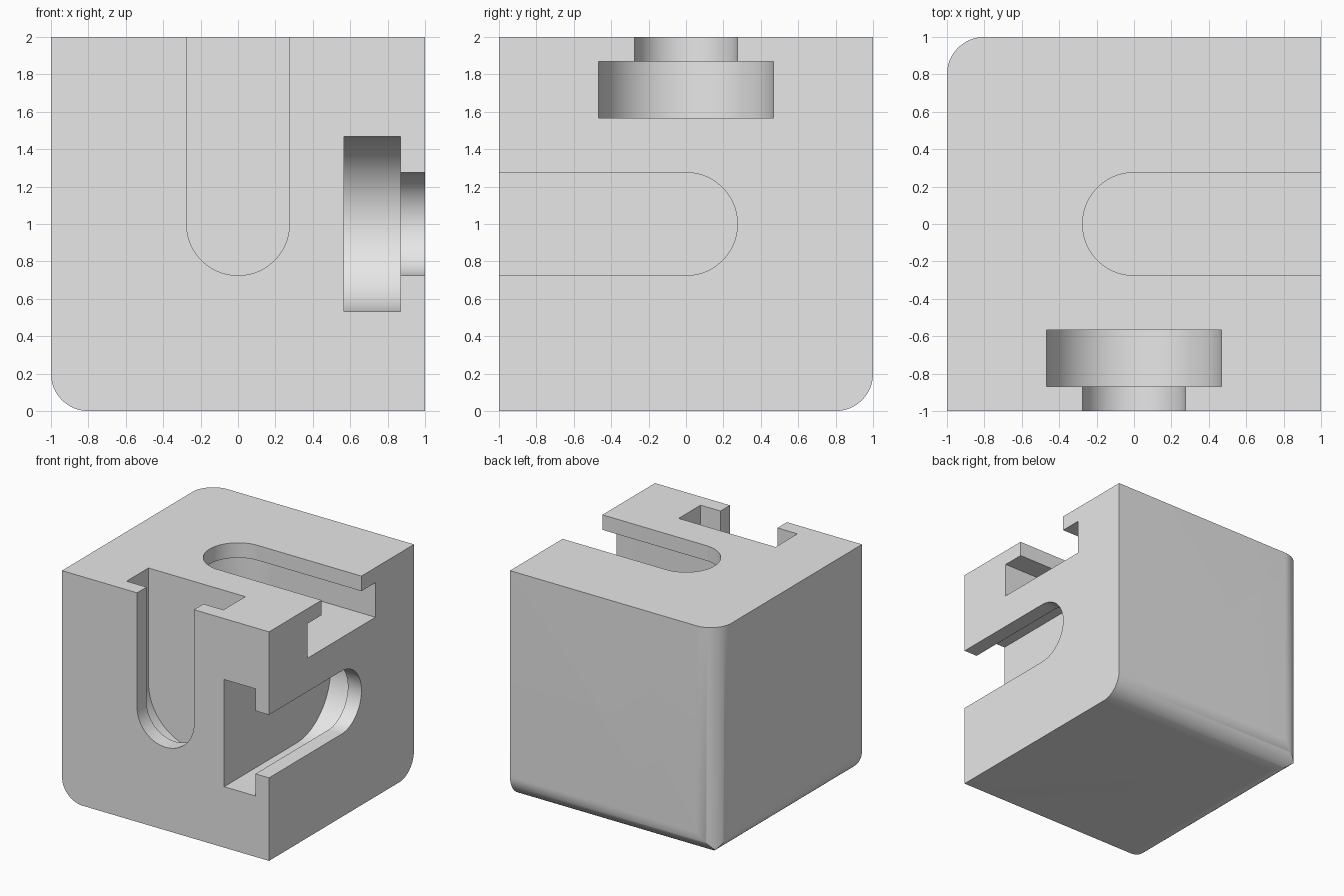
import bpy, bmesh, math
from mathutils import Vector

if "Cube" in bpy.data.objects:
    bpy.data.objects.remove(bpy.data.objects["Cube"])

X, Y, Z = Vector((1, 0, 0)), Vector((0, 1, 0)), Vector((0, 0, 1))
CENTRE = Vector((0, 0, 1))

grey = bpy.data.materials.new("light_grey")
grey.use_nodes = True
grey.diffuse_color = (0.8, 0.8, 0.8, 1)
grey.node_tree.nodes["Principled BSDF"].inputs["Base Color"].default_value = (0.8, 0.8, 0.8, 1)


def arc(cu, cv, r, start, end, steps):
    return [(cu + r * math.cos(a), cv + r * math.sin(a))
            for a in (math.radians(start + (end - start) * i / steps) for i in range(steps + 1))]


def prism(name, profile, u, v, w, w0, w1):
    """Extrude a (u, v) profile along w between w0 and w1, about the block centre."""
    bm = bmesh.new()
    base = [bm.verts.new(CENTRE + u * a + v * b + w * w0) for a, b in profile]
    face = bm.faces.new(base)
    ext = bmesh.ops.extrude_face_region(bm, geom=[face])
    moved = [g for g in ext["geom"] if isinstance(g, bmesh.types.BMVert)]
    bmesh.ops.translate(bm, verts=moved, vec=w * (w1 - w0))
    bmesh.ops.recalc_face_normals(bm, faces=bm.faces)
    mesh = bpy.data.meshes.new(name)
    bm.to_mesh(mesh)
    bm.free()
    mesh.materials.append(grey)
    ob = bpy.data.objects.new(name, mesh)
    bpy.context.collection.objects.link(ob)
    return ob


def combine(target, tool, operation):
    mod = target.modifiers.new(operation.lower(), 'BOOLEAN')
    mod.object, mod.operation, mod.solver = tool, operation, 'EXACT'
    bpy.context.view_layer.objects.active = target
    bpy.ops.object.modifier_apply(modifier=mod.name)
    bpy.data.objects.remove(tool)


# Block: three square prisms with one rounded corner each, intersected
R = 0.2
rounded = arc(-1 + R, -1 + R, R, 180, 270, 24) + [(1, -1), (1, 1), (-1, 1)]
block = prism("slotted_block", rounded, X, Z, Y, -1, 1)
for u, v, w in ((-Y, Z, X), (X, -Y, Z)):
    combine(block, prism("rounding_cutter", rounded, u, v, w, -1.2, 1.2), 'INTERSECT')


# T-slots: narrow mouth with a wider channel behind it, round at the closed end
def slot(r):
    return arc(0, 0, r, 90, 270, 48) + [(1.2, -r), (1.2, r)]


# open direction, across, outward: front, right and top faces
for u, v, w in ((Z, X, -Y), (-Y, Z, X), (X, Y, Z)):
    combine(block, prism("channel_cutter", slot(0.468), u, v, w, 0.567, 0.869), 'DIFFERENCE')
    combine(block, prism("mouth_cutter", slot(0.275), u, v, w, 0.7, 1.2), 'DIFFERENCE')

bpy.ops.object.select_all(action='DESELECT')
block.select_set(True)
bpy.context.view_layer.objects.active = block
bpy.ops.object.shade_smooth_by_angle(angle=math.radians(30))
